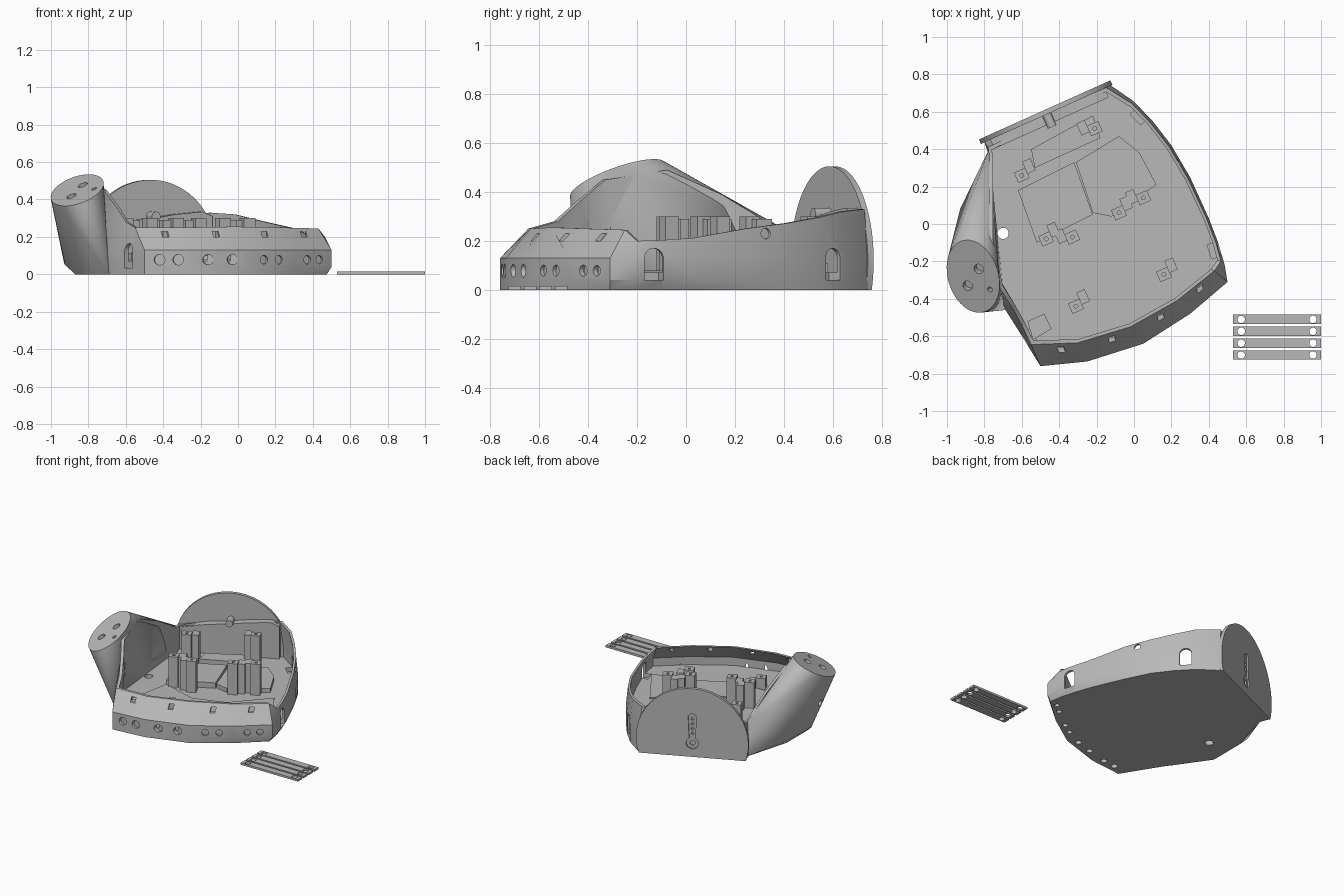
import bpy, bmesh, math
from mathutils import Vector, Matrix

cube = bpy.data.objects.get("Cube")
if cube:
    bpy.data.objects.remove(cube, do_unlink=True)

grey = bpy.data.materials.new("plain grey")
grey.use_nodes = True
grey.diffuse_color = (0.48, 0.48, 0.48, 1)
grey.node_tree.nodes["Principled BSDF"].inputs["Base Color"].default_value = (0.48, 0.48, 0.48, 1)


def finish(name, bm):
    bmesh.ops.recalc_face_normals(bm, faces=bm.faces)
    me = bpy.data.meshes.new(name)
    bm.to_mesh(me)
    bm.free()
    ob = bpy.data.objects.new(name, me)
    bpy.context.collection.objects.link(ob)
    me.materials.append(grey)
    return ob


def prism(bm, pts, vec):
    """Extrude a 3D polygon along a vector."""
    vec = Vector(vec)
    a = [bm.verts.new(p) for p in pts]
    b = [bm.verts.new(Vector(p) + vec) for p in pts]
    bm.faces.new(a)
    bm.faces.new(b[::-1])
    for i in range(len(a)):
        j = (i + 1) % len(a)
        bm.faces.new((a[i], a[j], b[j], b[i]))


def arc(r, cz, start, end, steps):
    """Arc points around (0, cz)."""
    angles = [start + (end - start) * k / steps for k in range(steps + 1)]
    return [(r * math.cos(a), cz + r * math.sin(a)) for a in angles]


def shape(kind, r, h):
    """2D outline: circle, square or arched window of half width r."""
    if kind == "square":
        return [(-r, -h), (r, -h), (r, h), (-r, h)]
    if kind == "arch":
        return [(-r, -h), (r, -h)] + arc(r, h - r, 0, math.pi, 12)
    return arc(r, 0, 0, math.tau, 24)[:-1]


def drill(bm, pos, direction, kind="circle", r=0.02, h=0.02, depth=0.2):
    """Add a cutter centred on pos, running along direction."""
    d = Vector(direction).normalized()
    up = Vector((0, 1, 0)) if abs(d.z) > 0.8 else Vector((0, 0, 1))
    side = up.cross(d).normalized()
    up = d.cross(side)
    c = Vector(pos) - d * depth / 2
    prism(bm, [c + side * u + up * v for u, v in shape(kind, r, h)], d * depth)


def cut(ob, bm):
    cutter = finish("cutter", bm)
    cutter.hide_render = True
    bpy.context.view_layer.objects.active = ob
    m = ob.modifiers.new("openings", "BOOLEAN")
    m.object, m.operation, m.solver, m.use_self = cutter, "DIFFERENCE", "EXACT", True
    bpy.ops.object.modifier_apply(modifier=m.name)
    bpy.data.objects.remove(cutter, do_unlink=True)


def smooth(ob, angle=30):
    bpy.ops.object.select_all(action="DESELECT")
    ob.select_set(True)
    bpy.context.view_layer.objects.active = ob
    bpy.ops.object.shade_smooth_by_angle(angle=math.radians(angle))


# Tray: each station is wall x, y then rim x, y, z
FLOOR = .07
stations = [
    (-.5, -.76, -.55, -.645, .25), (-.25, -.735, -.3, -.635, .25),
    (.05, -.64, -.02, -.55, .255), (.3, -.48, .23, -.41, .25),
    (.5, -.31, .43, -.25, .245), (.485, -.22, .465, -.2, .2),
    (.45, -.1, .438, -.1, .203), (.4, .03, .388, .03, .212), (.3, .25, .288, .245, .25),
    (.2, .42, .188, .413, .272), (.1, .55, .088, .541, .295), (0, .655, -.012, .645, .32),
    (-.13, .745, -.15, .73, .33),
    (-.8, .44, -.78, .41, .26), (-.78, .38, -.775, .37, .26), (-.78, .15, -.775, .15, .39),
    (-.78, -.08, -.775, -.08, .49), (-.74, -.3, -.72, -.34, .45),
    (-.69, -.455, -.65, -.45, .36), (-.63, -.55, -.6, -.54, .28)]


def inward(x, y, z):
    return (-.15 + (x + .15) * .968, y * .968, z)


layers = [[(x * .95 if x > .2 else x, y, 0) for x, y, *_ in stations],
          [(x, y, .04) for x, y, *_ in stations],
          [(x, y, .13) for x, y, *_ in stations],
          [s[2:] for s in stations],
          [inward(*s[2:]) for s in stations],
          [inward(s[0], s[1], .13) for s in stations],
          [inward(s[0], s[1], FLOOR) for s in stations]]
bm = bmesh.new()
rings = [[bm.verts.new(p) for p in layer] for layer in layers]
bm.faces.new(rings[0][::-1])
bm.faces.new(rings[-1])
n = len(stations)
for lo, hi in zip(rings, rings[1:]):
    for i in range(n):
        j = (i + 1) % n
        bm.faces.new((lo[i], lo[j], hi[j], hi[i]))
shell = finish("tray_shell", bm)

# Front and underside holes, slots, windows and floor hole
bm = bmesh.new()
for x, y, r in ((-.42, -.755, .028), (-.32, -.745, .028), (-.16, -.705, .027), (-.03, -.665, .027),
                (.14, -.585, .023), (.22, -.535, .023), (.37, -.42, .023), (.435, -.365, .022)):
    slope = Vector((.12, 1, 0)) if x < .1 else Vector((-.5, .8, 0))
    drill(bm, (x, y, .078), slope, r=r, depth=.036)
    drill(bm, Vector((x, y, 0)) + slope * .055, (0, 0, 1), r=r * .8, depth=.08)
for x, y in ((-.39, -.67), (-.12, -.61), (.14, -.49), (.35, -.34)):
    drill(bm, (x, y, .215), (.3, -1, 0), "square", .017, .015, .14)
for x, y, way in ((.46, -.13, (1, .35, 0)), (.05, .6, (.7, .7, 0))):
    drill(bm, (x, y, .105), way, "arch", .04, .065, .12)
drill(bm, (.25, .33, .23), (1, .6, 0), r=.022)
drill(bm, (-.58, -.62, .1), (-.9, -.5, 0), "arch", .04, .065, .1)
drill(bm, (-.7, -.05, .05), (0, 0, 1), r=.03, depth=.3)
cut(shell, bm)
smooth(shell)

# Leaning arm socket: hull from the sloped oval end down to the tray side
centre = Vector((-.86, -.28, .45))


def end_point(x, y):
    return Vector((x, y, centre.z + .39 * (x - centre.x) + .4 * (y - centre.y)))


long_axis, short_axis = Vector((.3, -.95)), Vector((.95, .3))
points = [end_point(*(centre.xy + long_axis * u * .2 + short_axis * v * .135))
          for u, v in arc(1, 0, 0, math.tau, 40)[:-1]]
points += [(-.93, .08, .06), (-.925, -.15, .05), (-.87, .06, 0), (-.87, -.2, 0),
           (-.69, -.46, 0), (-.76, .0, .02), (-.775, .4, 0), (-.775, .4, .25)]
bm = bmesh.new()
for p in points:
    bm.verts.new(p)
res = bmesh.ops.convex_hull(bm, input=bm.verts)
loose = {v for v in res["geom_interior"] + res["geom_unused"] if isinstance(v, bmesh.types.BMVert)}
bmesh.ops.delete(bm, geom=list(loose), context="VERTS")
bmesh.ops.dissolve_limit(bm, angle_limit=.01, verts=bm.verts, edges=bm.edges)
arm = finish("arm_socket", bm)
bm = bmesh.new()
for x, y, r in ((-.83, -.24, .027), (-.89, -.33, .027), (-.77, -.35, .014)):
    drill(bm, end_point(x, y), (-.39, -.4, 1), r=r, depth=.08)
drill(bm, (-.95, -.2, .22), (1, .3, 0), r=.02, depth=.1)
drill(bm, (-.7, -.05, .05), (0, 0, 1), r=.03, depth=.3)
cut(arm, bm)
smooth(arm, 35)

# Rear disc and bulkhead share a frame: u along the plate, v outward
frame = Matrix.Translation((-.472, .597, 0)) @ Matrix.Rotation(.4222, 4, "Z")
start = math.asin(.12 / .385)
bm = bmesh.new()
prism(bm, [(u, -.012, z) for u, z in arc(.385, .12, -start, math.pi + start, 48)], (0, .026, 0))
disc = finish("rear_disc", bm)
# Keyhole recess with a row of small holes
bm = bmesh.new()
keyhole = arc(.042, .1, math.radians(-240), math.radians(60), 20) + arc(.028, .29, 0, math.pi, 10)
prism(bm, [(u, .003, z) for u, z in keyhole], (0, .03, 0))
cut(disc, bm)
bm = bmesh.new()
for k in range(4):
    drill(bm, (0, 0, .17 + k * .035), (0, 1, 0), r=.009, depth=.1)
drill(bm, (0, 0, .1), (0, 1, 0), r=.018, depth=.1)
cut(disc, bm)
disc.matrix_world = frame
smooth(disc)

bm = bmesh.new()
prism(bm, [(u, -.065, z) for u, z in ((-.33, .01), (.34, .01), (.34, .31), (.28, .335), (.12, .32),
                                      (0, .3), (-.15, .285), (-.33, .25))], (0, .055, 0))
bulkhead = finish("rear_bulkhead", bm)
bulkhead.matrix_world = frame
bm = bmesh.new()
drill(bm, (0, -.045, .31), (0, 1, 0), r=.025, depth=.08)
peg = finish("rear_peg", bm)
peg.matrix_world = frame
smooth(peg)

# Low mounting platforms on the floor
platforms = {
    "left_platform": (.11, [(-.62, .18), (-.32, .33), (-.22, .05), (-.52, -.1)]),
    "centre_platform": (.1, [(-.31, .33), (-.08, .47), (.03, .38), (.12, .21), (-.12, .04), (-.22, .06)]),
    "rear_platform": (.11, [(-.55, .4), (-.22, .58), (-.18, .46), (-.53, .3)]),
    "front_platform": (.078, [(-.58, -.42), (-.1, -.38), (.1, -.27), (.41, -.18), (.2, .14),
                              (-.02, -.1), (-.25, -.18), (-.52, -.1)]),
    "corner_block": (.12, [(-.57, -.52), (-.48, -.48), (-.44, -.56), (-.54, -.62)])}
for name, (top, outline) in platforms.items():
    bm = bmesh.new()
    prism(bm, [(x, y, .06) for x, y in outline], (0, 0, top - .06))
    finish(name, bm)

# Clip posts: an upright, a lower spur and a screw hole
clips = [(-.6, .26, .3, 1), (-.21, .51, .3, -1), (-.47, -.08, .3, 1), (-.33, -.07, .3, -1),
         (-.08, .06, .3, 1), (.05, .14, .3, -1), (-.31, -.44, .15, 1), (.16, -.27, .15, 1)]
for i, (x, y, top, flip) in enumerate(clips):
    bm = bmesh.new()
    prism(bm, [(u, v, .06) for u, v in shape("square", .033, .03)], (0, 0, top - .06))
    post = finish("clip_post_%d" % (i + 1), bm)
    bm = bmesh.new()
    drill(bm, (0, 0, top), (0, 0, 1), r=.01, depth=.05)
    cut(post, bm)
    bm = bmesh.new()
    prism(bm, [(.055 * flip + u, .03 + v, .06) for u, v in shape("square", .024, .035)], (0, 0, top - .07))
    spur = finish("clip_spur_%d" % (i + 1), bm)
    for ob in (post, spur):
        ob.matrix_world = Matrix.Translation((x, y, 0)) @ Matrix.Rotation(.4222, 4, "Z")

# Four loose strips with a hole at each end
for i in range(4):
    y = -.51 - i * .0635
    bm = bmesh.new()
    prism(bm, [(.765 + u, y + v, 0) for u, v in shape("square", .235, .025)], (0, 0, .015))
    strip = finish("strip_%d" % (i + 1), bm)
    bm = bmesh.new()
    for x in (.573, .957):
        drill(bm, (x, y, 0), (0, 0, 1), r=.02, depth=.1)
    cut(strip, bm)
